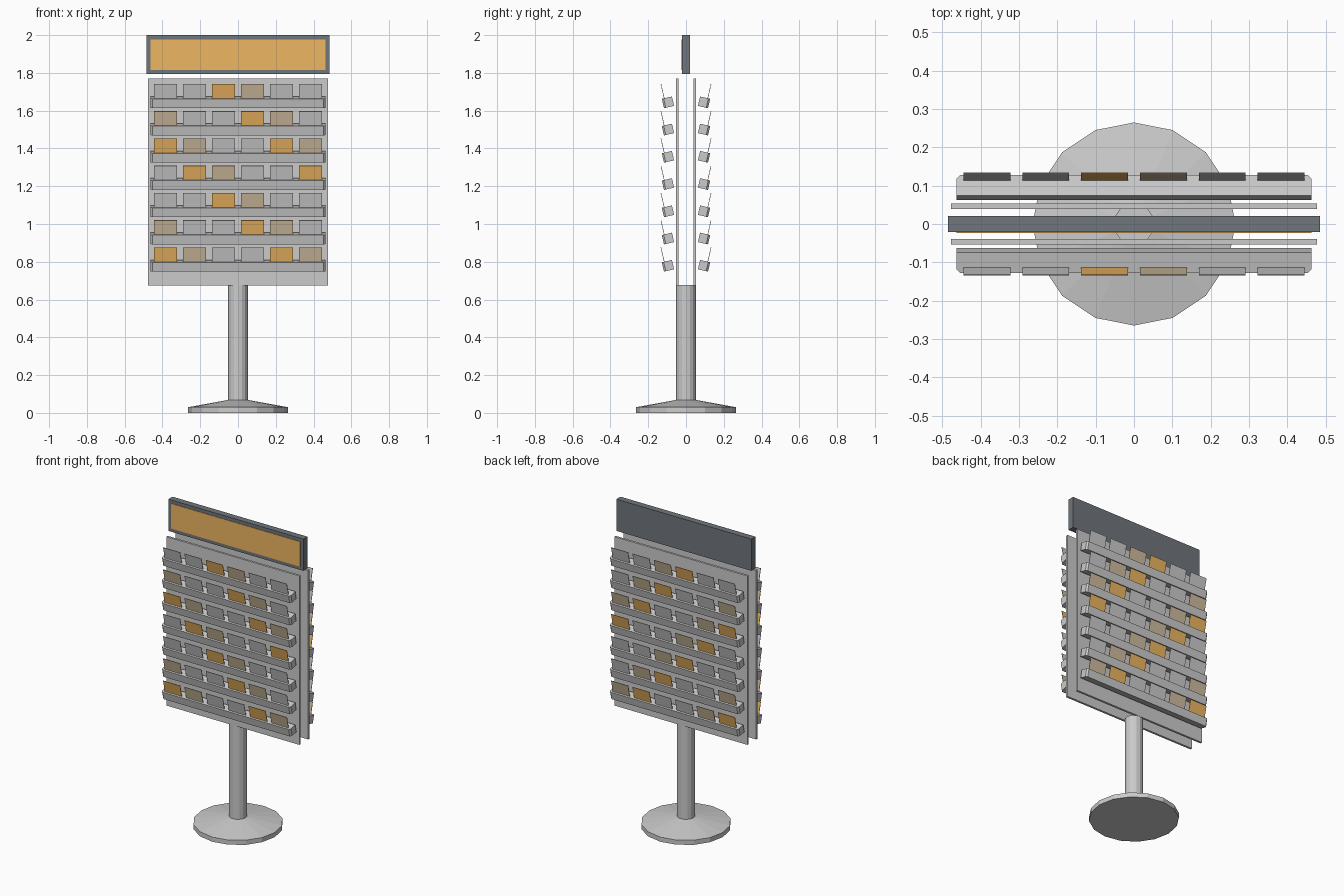
import bpy, bmesh, math
from mathutils import Matrix

if "Cube" in bpy.data.objects:
    bpy.data.objects.remove(bpy.data.objects["Cube"])


def material(name, rgb):
    m = bpy.data.materials.new(name)
    m.diffuse_color = (*rgb, 1)
    m.use_nodes = True
    m.node_tree.nodes["Principled BSDF"].inputs["Base Color"].default_value = m.diffuse_color
    return m


orange = material("orange", (0.85, 0.47, 0.12))
tan = material("tan", (0.62, 0.50, 0.34))
dark = material("dark_grey", (0.16, 0.18, 0.20))


def finish(name, bm, mat=None):
    bmesh.ops.recalc_face_normals(bm, faces=bm.faces)
    me = bpy.data.meshes.new(name)
    bm.to_mesh(me)
    bm.free()
    ob = bpy.data.objects.new(name, me)
    bpy.context.collection.objects.link(ob)
    if mat:
        me.materials.append(mat)
    return ob


def box(name, loc, size, mat=None, tilt=0, corner=0, side=0):
    """Box with optional tilt about x and chamfered upright edges on one side."""
    bm = bmesh.new()
    bmesh.ops.create_cube(bm, size=1)
    bmesh.ops.scale(bm, vec=size, verts=bm.verts)
    if corner:
        edges = [e for e in bm.edges
                 if abs(e.verts[0].co.z - e.verts[1].co.z) > 1e-4
                 and e.verts[0].co.y * side > 0]
        bmesh.ops.bevel(bm, geom=edges, offset=corner, segments=1,
                        affect='EDGES', profile=0.5)
    bm.transform(Matrix.Translation(loc) @ Matrix.Rotation(tilt, 4, 'X'))
    return finish(name, bm, mat)


def lathe(name, profile, sides=16):
    """Closed turned solid from (radius, z) points."""
    bm = bmesh.new()
    rings = [[bm.verts.new((r * math.cos(2 * math.pi * i / sides),
                            r * math.sin(2 * math.pi * i / sides), z))
              for i in range(sides)] for r, z in profile]
    for a, b in zip(rings, rings[1:]):
        for i in range(sides):
            j = (i + 1) % sides
            bm.faces.new((a[i], a[j], b[j], b[i]))
    bm.faces.new(rings[0])
    bm.faces.new(rings[-1])
    ob = finish(name, bm)
    for p in ob.data.polygons:
        p.use_smooth = False
    return ob


# Stand: round foot with a sloped top, and the pole
lathe("foot", [(0.265, 0), (0.265, 0.03), (0.055, 0.068)])
lathe("pole", [(0.053, 0.06), (0.053, 0.677)])

# Header sign: dark frame with a coloured panel on the front only
box("sign_frame", (0, 0, 1.897), (0.97, 0.042, 0.206), dark)
box("sign_panel", (0, -0.015, 1.897), (0.926, 0.018, 0.162), orange)

# Two display faces, front (-1) and back (+1)
TILT = math.radians(13)
ROW_PITCH, CARD_PITCH = 0.1442, 0.1533
for side, label in ((-1, "front"), (1, "back")):
    box(f"{label}_board", (0, side * 0.046, 1.223), (0.954, 0.014, 1.096))
    for row in range(7):
        drop = row * ROW_PITCH
        # shelf leaning outwards
        box(f"{label}_shelf_{row + 1}", (0, side * 0.0955, 1.644 - drop),
            (0.926, 0.055, 0.051), tilt=-side * TILT, corner=0.01, side=side)
        # cards along the outer edge, coloured in a diagonal pattern
        for i in range(6):
            mat = {0: orange, 1: tan}.get((i - row - 2) % 4)
            box(f"{label}_card_{row + 1}_{i + 1}",
                ((i - 2.5) * CARD_PITCH, side * 0.1235, 1.701 - drop),
                (0.122, 0.003, 0.082), mat, tilt=-side * TILT)
